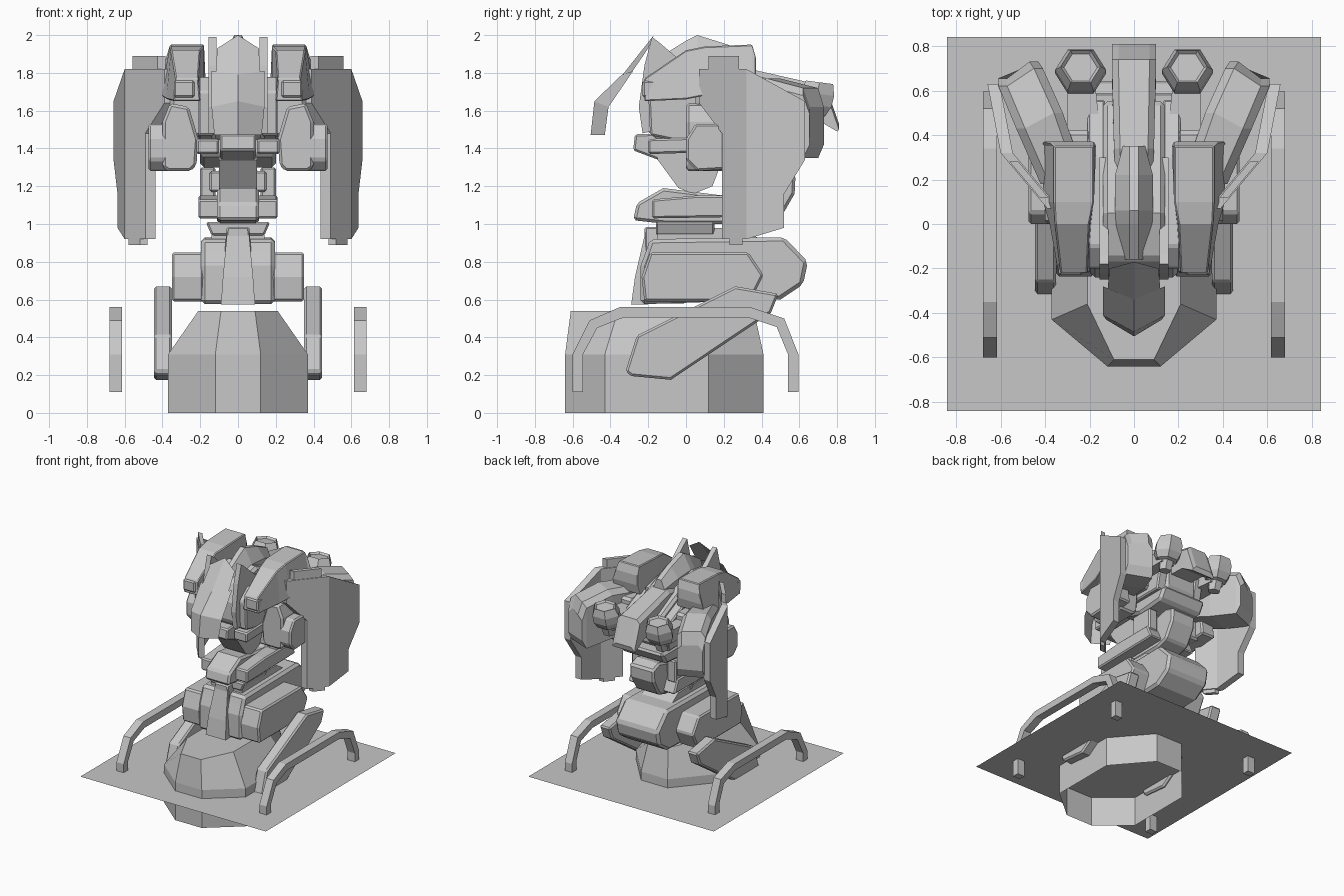
import bpy, bmesh, math

grey = bpy.data.materials.new("plain_grey")
grey.diffuse_color = (0.57, 0.57, 0.57, 1)


def finish(name, bm, bevel=0.0, mirror=False):
    """Turn a bmesh into a flat shaded object, optionally mirrored in x."""
    if mirror:
        copy = bmesh.ops.duplicate(bm, geom=bm.verts[:] + bm.edges[:] + bm.faces[:])
        for v in copy["geom"]:
            if isinstance(v, bmesh.types.BMVert):
                v.co.x = -v.co.x
    bmesh.ops.recalc_face_normals(bm, faces=bm.faces[:])
    me = bpy.data.meshes.new(name)
    bm.to_mesh(me)
    bm.free()
    me.materials.append(grey)
    ob = bpy.data.objects.new(name, me)
    bpy.context.collection.objects.link(ob)
    if bevel:
        m = ob.modifiers.new("chamfer", "BEVEL")
        m.width, m.segments, m.limit_method = bevel, 1, "ANGLE"
        m.angle_limit = math.radians(40)
    return ob


def loft(name, rings, bevel=0.0, mirror=False, caps=(True, True)):
    """Skin closed rings of points."""
    bm = bmesh.new()
    vs = [[bm.verts.new(p) for p in r] for r in rings]
    n = len(rings[0])
    for a, b in zip(vs, vs[1:]):
        for i in range(n):
            j = (i + 1) % n
            bm.faces.new((a[i], a[j], b[j], b[i]))
    if caps[0]:
        bm.faces.new(vs[0])
    if caps[1]:
        bm.faces.new(vs[-1])
    return finish(name, bm, bevel, mirror)


def side(name, prof, x0, x1, bevel=0.0, mirror=True, slant=0.0, y0=0.0):
    """Extrude a (y, z) profile across x; slant shears x along y."""
    rings = [[(x + slant * (y - y0), y, z) for y, z in prof] for x in (x0, x1)]
    return loft(name, rings, bevel, mirror)


def centre(name, prof, w, bevel=0.0):
    return side(name, prof, -w, w, bevel, mirror=False)


def front(name, prof, y0, y1, bevel=0.0, mirror=True):
    """Extrude an (x, z) profile along y."""
    return loft(name, [[(x, y, z) for x, z in prof] for y in (y0, y1)], bevel, mirror)


def box(name, x, y, z, bevel=0.0, mirror=True):
    return side(name, [(y[0], z[0]), (y[1], z[0]), (y[1], z[1]), (y[0], z[1])],
                x[0], x[1], bevel, mirror)


# --- base plate, open drum and rails
bm = bmesh.new()
bm.faces.new([bm.verts.new((x, y, 0.24)) for x, y in
              ((-.84, -.84), (.84, -.84), (.84, .84), (-.84, .84))])
finish("base_plate", bm)


def octagon(front_y, back_y, nx, wx, fy, by, z):
    return [(-nx, front_y, z), (nx, front_y, z), (wx, fy, z), (wx, by, z),
            (nx, back_y, z), (-nx, back_y, z), (-wx, by, z), (-wx, fy, z)]


loft("drum_base", [octagon(-.64, .41, .12, .37, -.43, .12, 0),
                   octagon(-.64, .41, .12, .37, -.43, .12, .31),
                   octagon(-.61, .36, .09, .21, -.36, .08, .54)], caps=(False, True))
side("side_rail", [(-.60, .11), (-.60, .31), (-.51, .49), (-.35, .56), (.34, .56), (.52, .50),
                   (.595, .31), (.595, .11), (.54, .11), (.54, .31), (.48, .455), (.33, .505),
                   (-.33, .505), (-.47, .45), (-.545, .31), (-.545, .11)], .615, .68)
side("thigh_plate", [(-.32, .22), (-.26, .41), (.26, .67), (.49, .63), (.45, .53),
                     (-.08, .175), (-.29, .195)], .35, .445, .012)

# --- lower body
centre("hip_hull", [(-.21, .86), (-.19, .92), (.52, .93), (.645, .80), (.62, .68), (.50, .60),
                    (-.24, .575), (-.24, .78)], .195, .02)
side("hip_pod", [(-.235, .72), (-.19, .85), (.33, .85), (.41, .73), (.34, .59), (-.22, .59)],
     .18, .35, .012)
front("waist_front", [(-.09, .58), (.09, .58), (.06, .985), (-.06, .985)], -.22, .0, .01, False)
loft("waist_plate", [[(-.09, -.29, .575), (.09, -.29, .575), (.09, -.2, .575), (-.09, -.2, .575)],
                     [(-.08, -.27, .72), (.08, -.27, .72), (.08, -.2, .72), (-.08, -.2, .72)],
                     [(-.055, -.21, .98), (.055, -.21, .98), (.055, -.15, .98), (-.055, -.15, .98)]])
centre("waist_back", [(-.15, .90), (-.15, .98), (.30, .98), (.42, .90)], .14)
front("waist_collar", [(-.14, .94), (.14, .94), (.17, 1.01), (-.17, 1.01)], -.16, .15, .01, False)

# --- midriff
centre("midriff", [(-.28, 1.02), (-.26, 1.11), (-.12, 1.19), (.20, 1.15), (.30, 1.24), (.50, 1.29),
                   (.58, 1.26), (.575, 1.16), (.50, 1.03), (.40, 1.0), (-.1, 1.0)], .11, .015)
side("midriff_side", [(-.18, 1.03), (-.18, 1.13), (.05, 1.15), (.40, 1.15), (.45, 1.04)],
     .09, .21, .01)
box("neck_pillar", (.12, .20), (.22, .42), (1.12, 1.30), .01)
box("neck_bar", (-.15, .15), (.20, .40), (1.17, 1.28), .01, False)
centre("neck_joint", [(-.15, 1.34), (-.04, 1.19), (.04, 1.16), (.14, 1.20), (.19, 1.33),
                      (.18, 1.48), (-.15, 1.48)], .10)

# --- head and chest core
centre("chest_core", [(-.23, 1.68), (-.235, 1.52), (-.12, 1.42), (.10, 1.40), (.38, 1.36),
                      (.55, 1.45), (.55, 1.66), (.34, 1.76), (.05, 1.88), (-.16, 1.82)], .14, .02)
side("chest_side", [(-.20, 1.70), (-.19, 1.47), (.05, 1.42), (.52, 1.42), (.56, 1.62),
                    (.30, 1.74), (-.10, 1.78)], .13, .21, .01)
centre("jaw", [(-.28, 1.39), (-.27, 1.475), (-.12, 1.48), (.10, 1.46), (.10, 1.38), (-.12, 1.33)],
       .095, .01)
side("jaw_flap", [(-.20, 1.37), (-.20, 1.45), (.10, 1.46), (.12, 1.38)], .10, .22, .01)
centre("lower_back", [(.10, 1.42), (.10, 1.36), (.30, 1.30), (.54, 1.32), (.60, 1.42)], .20, .02)
loft("head_crest", [[(-.03, y, b), (.03, y, b), (w, y, m), (.02, y, t), (-.02, y, t), (-w, y, m)]
                    for y, w, b, m, t in ((-.16, .05, 1.68, 1.78, 1.87), (.0, .085, 1.68, 1.86, 1.97),
                                          (.06, .085, 1.68, 1.88, 2.0), (.22, .085, 1.66, 1.87, 1.95),
                                          (.35, .05, 1.64, 1.82, 1.89))])
side("head_fin", [(-.18, 1.99), (-.14, 1.96), (.0, 1.84), (.30, 1.77), (.30, 1.60), (-.23, 1.48),
                  (-.25, 1.62), (-.22, 1.84)], .115, .155)
loft("rear_spine", [[(-w, y, b), (w, y, b), (w, y2, t - .03), (w * .7, y2, t), (-w * .7, y2, t),
                     (-w, y2, t - .03)]
                    for w, y, y2, b, t in ((.08, .15, .15, 1.60, 1.80), (.09, .34, .34, 1.58, 1.82),
                                           (.10, .68, .74, 1.56, 1.73), (.10, .80, .81, 1.49, 1.53))])


# --- face mask: two folded plates with a centre ridge
def mask(name, rows):
    bm = bmesh.new()
    vs = [[bm.verts.new(p) for p in ((-x, ys, z), (0, yc, zc), (x, ys, z))]
          for x, ys, z, yc, zc in rows]
    for a, b in zip(vs, vs[1:]):
        for i in (0, 1):
            bm.faces.new((a[i], a[i + 1], b[i + 1], b[i]))
    bmesh.ops.solidify(bm, geom=bm.faces[:], thickness=.03)
    finish(name, bm)


mask("mask_lower", [(.125, -.43, 1.47, -.505, 1.47), (.14, -.41, 1.62, -.485, 1.65),
                    (.14, -.28, 1.81, -.34, 1.79)])
mask("mask_upper", [(.12, -.31, 1.77, -.36, 1.76), (.11, -.20, 1.93, -.17, 2.0)])

# --- shoulders
loft("shoulder_block", [[(a, y, z0), (b, y, z0), (c, y, z1), (d, y, z1)]
                        for y, z0, z1, a, b, c, d in (
                            (-.22, 1.65, 1.77, .20, .34, .33, .21), (.0, 1.66, 1.92, .19, .38, .355, .20),
                            (.10, 1.68, 1.94, .18, .41, .36, .18), (.35, 1.72, 1.95, .17, .41, .36, .18),
                            (.37, 1.80, 1.88, .18, .41, .38, .18))], .006, True)
box("shoulder_vent", (.23, .34), (-.23, -.10), (1.67, 1.76), .01)
box("chest_link", (.19, .36), (.05, .42), (1.46, 1.70), .02)

# --- outward rear beams carrying the shields
loft("rear_beam", [[(a, ya, z0), (b, yb, z0), (b, yb, z1 - .04), (b - .04, yb, z1),
                    (a + .04, ya, z1), (a, ya, z1 - .04)]
                   for a, ya, b, yb, z0, z1 in ((.23, .24, .42, .18, 1.45, 1.74),
                                                (.32, .50, .53, .43, 1.38, 1.77),
                                                (.41, .70, .61, .62, 1.35, 1.72),
                                                (.43, .73, .61, .655, 1.42, 1.62))], 0, True)

# --- side shields: a front panel angled outward and a flatter rear panel
side("shield_front", [(.07, 1.82), (.32, 1.82), (.32, .92), (.19, .92), (.19, 1.48), (.07, 1.64)],
     .335, .39, slant=.84, y0=.07)
side("shield_rear", [(.32, 1.82), (.63, 1.65), (.63, 1.34), (.52, 1.16), (.52, .98), (.32, .92)],
     .545, .60, slant=.19, y0=.32)
side("shield_top_tab", [(.12, 1.76), (.28, 1.76), (.28, 1.89), (.12, 1.89)], .385, .425,
     slant=.84, y0=.12)
side("shield_foot_tab", [(.23, .89), (.30, .89), (.30, .95), (.23, .95)], .48, .52,
     slant=.84, y0=.23)

# --- upper arms and forearm stubs
front("upper_arm", [(.22, 1.31), (.21, 1.45), (.26, 1.62), (.36, 1.64), (.40, 1.54),
                    (.40, 1.30), (.37, 1.28), (.25, 1.28)], .0, .30, .015)
side("forearm", [(.0, 1.34), (.0, 1.45), (.05, 1.53), (.35, 1.53), (.38, 1.30), (.06, 1.28)],
     .35, .475, .012)


# --- hexagonal thrusters with recessed tops
def hexagon(r, z):
    """Ring of a thruster, leaning slightly to the rear with height."""
    lean = .25 * (z - 1.66)
    return [(.24 + r * math.cos(i * math.pi / 3),
             .685 + lean + r * .92 * math.sin(i * math.pi / 3),
             z - .12 * r * math.sin(i * math.pi / 3)) for i in range(6)]


loft("thruster", [hexagon(r, z) for r, z in ((.05, 1.50), (.06, 1.57), (.09, 1.58), (.115, 1.63),
                                             (.115, 1.69), (.09, 1.75), (.075, 1.735))], 0, True)
loft("thruster_arm", [[(a, y, z - .05), (b, y, z - .05), (b, y, z + .05), (a, y, z + .05)]
                      for a, b, y, z in ((.15, .30, .40, 1.60), (.18, .30, .68, 1.60))], 0, True)
